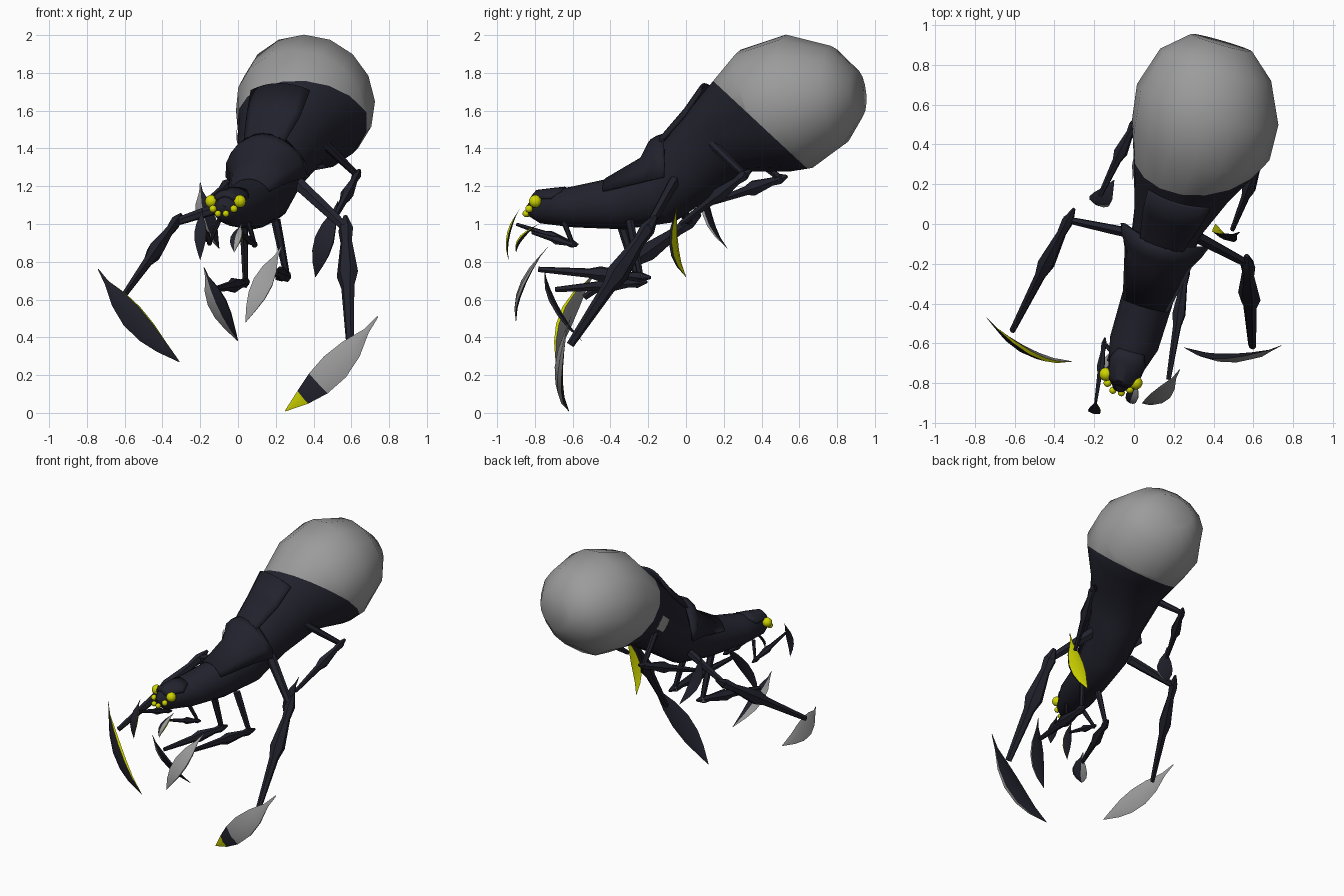
import bpy, bmesh, math
from mathutils import Vector as V

if "Cube" in bpy.data.objects:
    bpy.data.objects.remove(bpy.data.objects["Cube"])

def material(name, col):
    m = bpy.data.materials.new(name)
    m.diffuse_color = (*col, 1)
    m.use_nodes = True
    m.node_tree.nodes["Principled BSDF"].inputs["Base Color"].default_value = m.diffuse_color
    return m

MATS = [material("dark_navy", (0.016, 0.016, 0.027)),
        material("grey", (0.33, 0.33, 0.33)),
        material("yellow", (0.62, 0.66, 0.0))]
DARK, GREY, YEL = 0, 1, 2

def finish(name, bm, angle=40):
    bmesh.ops.recalc_face_normals(bm, faces=bm.faces[:])
    me = bpy.data.meshes.new(name)
    bm.to_mesh(me)
    bm.free()
    for m in MATS:
        me.materials.append(m)
    ob = bpy.data.objects.new(name, me)
    bpy.context.collection.objects.link(ob)
    bpy.ops.object.select_all(action='DESELECT')
    ob.select_set(True)
    bpy.context.view_layer.objects.active = ob
    bpy.ops.object.shade_smooth_by_angle(angle=math.radians(angle))
    return ob

def loft(bm, rings, mat=lambda i, j: DARK, closed=True):
    vs = [[bm.verts.new(p) for p in r] for r in rings]
    n = len(vs[0])
    for i in range(len(vs) - 1):
        for j in range(n if closed else n - 1):
            k = (j + 1) % n
            f = bm.faces.new((vs[i][j], vs[i][k], vs[i + 1][k], vs[i + 1][j]))
            f.material_index = mat(i, j)
    if closed:
        bm.faces.new(vs[0]).material_index = mat(0, 0)
        bm.faces.new(vs[-1]).material_index = mat(len(vs) - 2, 0)

# Body stations: x, y, z, half width, half height
ST = [(-.075, -.83, 1.065, .03, .035), (-.062, -.78, 1.085, .072, .082),
      (0, -.6, 1.09, .125, .108), (.075, -.35, 1.11, .13, .14),
      (.13, -.14, 1.17, .155, .18), (.18, .03, 1.31, .185, .2),
      (.25, .22, 1.48, .26, .245), (.335, .42, 1.6, .36, .35),
      (.37, .6, 1.65, .37, .36), (.41, .8, 1.68, .29, .265),
      (.44, .91, 1.69, .16, .13)]
SIDE = V((.96, -.278, 0))

def body_point(u, deg, off=0):
    i = min(int(u), len(ST) - 2)
    t = u - i
    def frame(k):
        a, b = V(ST[max(k - 1, 0)][:3]), V(ST[min(k + 1, len(ST) - 1)][:3])
        return SIDE.cross((b - a).normalized()).normalized()
    up = frame(i).lerp(frame(i + 1), t).normalized()
    x, y, z, w, h = [a + (b - a) * t for a, b in zip(ST[i], ST[i + 1])]
    a = math.radians(deg)
    return V((x, y, z)) + SIDE * (w + off) * math.cos(a) + up * (h + off) * math.sin(a)

# Body with grey abdomen cut on an oblique plane
bm = bmesh.new()
loft(bm, [[body_point(u, j * 22.5) for j in range(16)] for u in range(len(ST))])
co, no = V((.3, .13, 1.77)), V((0, .68, .73)).normalized()
bmesh.ops.bisect_plane(bm, geom=bm.verts[:] + bm.edges[:] + bm.faces[:], plane_co=co, plane_no=no)
for f in bm.faces:
    f.material_index = GREY if (f.calc_center_median() - co).dot(no) > 0 else DARK
finish("body", bm, 60)

# Shell plates that follow the body: station, half angle, offset
def plate(name, *rows):
    bm = bmesh.new()
    loft(bm, [[body_point(u, 90 + s * half / 4, off) for s in range(-4, 5)]
              for u, half, off in rows], closed=False)
    finish(name, bm).modifiers.new("thickness", 'SOLIDIFY').thickness = .015

plate("neck_plate", (2.8, 60, .008), (4, 72, .03), (4.5, 88, .06), (4.7, 75, .05), (5, 30, .025))
plate("back_plate", (4.5, 30, .03), (5, 34, .03), (5.6, 36, .025), (6.15, 32, .035))
plate("head_plate", (.6, 45, .012), (1, 55, .014), (1.5, 60, .01), (1.8, 35, .006))

# Small grey patch on the left flank
bm = bmesh.new()
loft(bm, [[body_point(u, a, .006) for a in range(168, 193, 8)] for u in (5.7, 5.9, 6.1)],
     lambda i, j: GREY, False)
finish("side_patch", bm)

# Eyes, mirrored about the head axis: side, forward, height, radius
FWD = V((-.278, -.96, 0))
for size, s, f, z, r in (("large", .078, .022, 1.12, .034), ("small", .058, .062, 1.08, .02),
                         ("tiny", .022, .09, 1.055, .018)):
    for sign, label in ((-1, "left"), (1, "right")):
        bm = bmesh.new()
        bmesh.ops.create_uvsphere(bm, u_segments=14, v_segments=8, radius=r)
        bmesh.ops.translate(bm, vec=V((-.06, -.755, z)) + SIDE * s * sign + FWD * f, verts=bm.verts[:])
        for face in bm.faces:
            face.material_index = YEL
        finish(f"{size}_eye_{label}", bm, 60)

# Limb segment as a tapered tube
def tube(bm, a, b, profile):
    d = (b - a).normalized()
    s = d.cross(V((.3, .2, 1))).normalized()
    t = s.cross(d)
    loft(bm, [[a.lerp(b, k) + (s * math.cos(j * math.pi / 3) * .8 + t * math.sin(j * math.pi / 3)) * r
               for j in range(6)] for k, r in profile])

# Curved claw blade with a blunt edge
# colours: front lower, front upper, back upper, back lower, edge, then optional band and tip
def blade(name, a, b, c, face, hw, colours):
    cols = ["DGY".index(k) for k in colours]
    m = .45
    def pos(t):
        return (a * ((t - m) * (t - 1) / m) + b * (t * (t - 1) / (m * (m - 1)))
                + c * (t * (t - m) / (1 - m)))
    rings = []
    for t, k in ((0, .04), (.12, .2), (.28, .75), (m, 1), (.63, .9), (.8, .55), (1, .03)):
        d = (pos(t + .02) - pos(t - .02)).normalized()
        w = d.cross(face).normalized()
        n = w.cross(d)
        rings.append([pos(t) + (w * x + n * y) * k * hw for x, y in
                      ((-1, .14), (0, .28), (1, 0), (0, -.28), (-1, -.14))])
    def mat(i, j):
        if len(cols) > 5 and i > 3 and j in (0, 1):
            return cols[i + 1]
        return cols[j]
    bm = bmesh.new()
    loft(bm, rings, mat)
    finish(name, bm, 25)

# Whole leg: two segments, knee ball and claw
def leg(name, hip, knee, top, tip, r, colours):
    hip, knee, top, tip = map(V, (hip, knee, top, tip))
    ankle = top.lerp(tip, .3)
    out = (ankle - knee).normalized()
    bm = bmesh.new()
    tube(bm, hip, knee, [(0, r * .8), (.3, r * .75), (.8, r * .6), (1.03, r * .5)])
    tube(bm, knee - (ankle - knee) * .1, ankle,
         [(0, r * .25), (.1, r * .9), (.2, r * .7), (.45, r * 1.3), (.55, r * .8), (1, r * .45)])
    finish(name + "_leg", bm, 35)
    bm = bmesh.new()
    bmesh.ops.create_icosphere(bm, subdivisions=1, radius=r * .75)
    bmesh.ops.translate(bm, vec=knee, verts=bm.verts[:])
    for f in bm.faces:
        f.material_index = GREY if "middle" in name and f.calc_center_median().y > knee.y else DARK
    finish(name + "_knee", bm)
    face = V((out.x, out.y, 0)).normalized()
    mid = top.lerp(tip, .47) + (out + face) * r * .75
    blade(name + "_claw", top, mid, tip, face, r * 1.6, colours)

leg("left_front", (0, -.05, 1.12), (-.33, .02, 1.01), (-.74, -.47, .76), (-.31, -.69, .27), .042, "DDGGY")
leg("right_front", (.25, -.03, 1.28), (.57, -.2, .98), (.74, -.61, .51), (.25, -.62, .01), .05, "GGDDGDY")
leg("right_rear", (.42, .1, 1.46), (.63, .31, 1.26), (.53, -.04, 1.12), (.41, 0, .72), .034, "DDYYD")
leg("left_rear", (.06, .2, 1.48), (0, .5, 1.24), (-.2, .11, 1.22), (-.1, .22, .87), .034, "DGDDG")
leg("left_middle", (.03, -.35, 1.02), (.04, -.25, .69), (-.18, -.75, .77), (0, -.55, .38), .033, "DGGDD")
leg("right_middle", (.2, -.3, 1.02), (.26, -.24, .72), (.23, -.73, .88), (.04, -.9, .48), .033, "GGDDG")
leg("left_feeler", (-.1, -.65, 1.02), (-.15, -.6, .9), (-.19, -.88, 1.08), (-.2, -.94, .81), .02, "DDDDY")
leg("right_feeler", (.05, -.65, 1.02), (.09, -.6, .89), (.02, -.78, 1), (-.02, -.9, .85), .02, "GDDDY")
